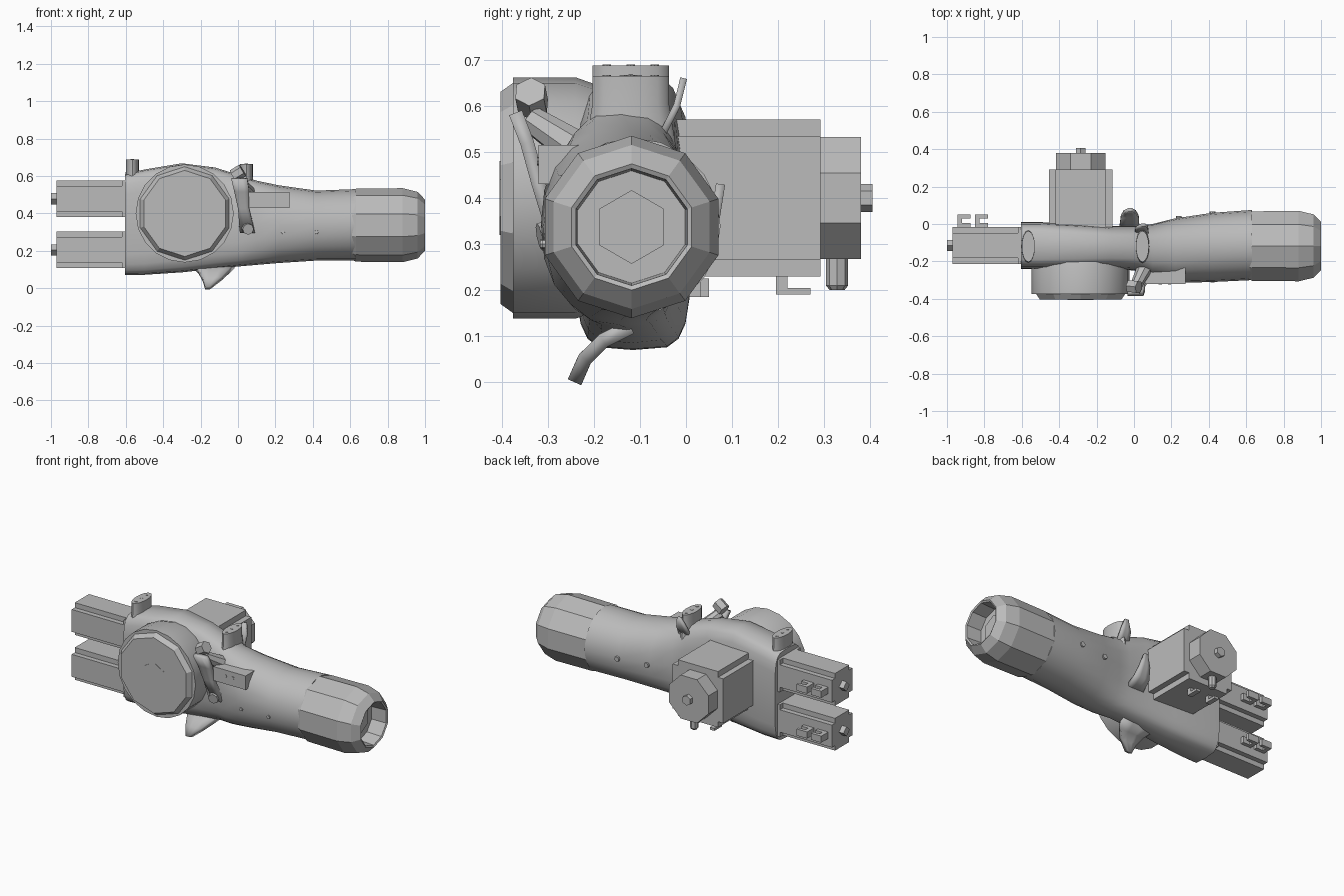
import bpy, bmesh, math
from mathutils import Vector

old = bpy.data.objects.get("Cube")
if old:
    bpy.data.objects.remove(old, do_unlink=True)

GREY = (0.5, 0.5, 0.5, 1)
mat = bpy.data.materials.new("plain grey")
mat.use_nodes = True
mat.diffuse_color = GREY
mat.node_tree.nodes["Principled BSDF"].inputs["Base Color"].default_value = GREY


def finish(name, bm, smooth=None):
    bmesh.ops.recalc_face_normals(bm, faces=bm.faces)
    mesh = bpy.data.meshes.new(name)
    bm.to_mesh(mesh)
    bm.free()
    obj = bpy.data.objects.new(name, mesh)
    bpy.context.collection.objects.link(obj)
    mesh.materials.append(mat)
    if smooth:
        bpy.ops.object.select_all(action='DESELECT')
        obj.select_set(True)
        bpy.context.view_layer.objects.active = obj
        bpy.ops.object.shade_smooth_by_angle(angle=math.radians(smooth))
    return obj


def skin(name, rings, smooth=None):
    """Bridge a list of closed rings of points and cap both ends."""
    bm = bmesh.new()
    loops = [[bm.verts.new(p) for p in ring] for ring in rings]
    n = len(loops[0])
    for a, b in zip(loops, loops[1:]):
        for i in range(n):
            j = (i + 1) % n
            bm.faces.new((a[i], a[j], b[j], b[i]))
    bm.faces.new(loops[0])
    bm.faces.new(loops[-1])
    return finish(name, bm, smooth)


def oval(x, y0, y1, z0, z1, power, n):
    """Superellipse ring across x with a vertex at the top."""
    pts = []
    for i in range(n):
        a = math.tau * i / n
        s, c = math.sin(a), math.cos(a)
        y = math.copysign(abs(s) ** (2 / power), s)
        z = math.copysign(abs(c) ** (2 / power), c)
        pts.append((x, (y0 + y1) / 2 + y * (y1 - y0) / 2,
                    (z0 + z1) / 2 + z * (z1 - z0) / 2))
    return pts


def box(name, x0, x1, y0, y1, z0, z1):
    ring = lambda x: [(x, y0, z0), (x, y1, z0), (x, y1, z1), (x, y0, z1)]
    return skin(name, [ring(x0), ring(x1)])


def turned(name, centre, axis, steps, n, smooth=None, squash=1, turn=0):
    """Stack of polygon rings (distance, radius) along an axis."""
    q = Vector(axis).to_track_quat('Z', 'Y')
    rings = []
    for d, r in steps:
        ring = []
        for i in range(n):
            a = math.tau * (i + turn) / n
            p = Vector((r * math.sin(a) * squash, r * math.cos(a), d))
            ring.append(Vector(centre) + q @ p)
        rings.append(ring)
    return skin(name, rings, smooth)


def notched_motor(name, centre, half, notch, length, along_y=False):
    """Square housing with a step cut out of each long corner."""
    h, k = half, half - notch
    quarter = [(h, k), (k, k), (k, h)]
    prof = []
    for _ in range(4):
        prof += quarter
        quarter = [(-v, u) for u, v in quarter]
    c = Vector(centre)
    place = (lambda u, v, d: c + Vector((u, d, v))) if along_y else (
        lambda u, v, d: c + Vector((d, u, v)))
    return skin(name, [[place(u, v, d) for u, v in prof] for d in (0, length)])


def fin(name, rows, thick):
    """Curved tapering plate; rows are (y, z, x start, x end)."""
    bm = bmesh.new()
    lines = [[bm.verts.new((x0 + (x1 - x0) * t / 3, y, z)) for t in range(4)]
             for y, z, x0, x1 in rows]
    for a, b in zip(lines, lines[1:]):
        for i in range(3):
            bm.faces.new((a[i], a[i + 1], b[i + 1], b[i]))
    obj = finish(name, bm, 40)
    mod = obj.modifiers.new("thickness", 'SOLIDIFY')
    mod.thickness = thick
    mod.offset = 0


# Main shell: boxy shoulder flowing into a round forearm
shell = [
    (-0.605, -0.24, 0.01, 0.07, 0.61, 4.5),
    (-0.50, -0.24, 0.01, 0.072, 0.635, 4.5),
    (-0.30, -0.24, 0.00, 0.085, 0.668, 4),
    (-0.12, -0.24, -0.01, 0.105, 0.645, 3.4),
    (0.02, -0.25, -0.01, 0.118, 0.60, 3),
    (0.10, -0.29, 0.00, 0.125, 0.575, 2.6),
    (0.22, -0.315, 0.03, 0.135, 0.55, 2.3),
    (0.42, -0.31, 0.06, 0.148, 0.522, 2.1),
    (0.63, -0.30, 0.075, 0.148, 0.53, 2),
]
skin("arm_shell", [oval(*s, 20) for s in shell], 35)

# Faceted wrist cuff with an open, recessed end
HUB = (0, -0.118, 0.337)
turned("wrist_cuff", HUB, (1, 0, 0),
       [(0.61, 0.185), (0.63, 0.195), (0.88, 0.198), (0.96, 0.178), (1.0, 0.137),
        (0.995, 0.127), (0.90, 0.122)], 10)
turned("wrist_hex", HUB, (1, 0, 0), [(0.89, 0.08), (0.91, 0.08)], 6)

# Round joint on the front of the shoulder
JOINT = (-0.285, 0, 0.40)
turned("joint_drum", JOINT, (0, -1, 0), [(0.15, 0.23), (0.24, 0.262), (0.375, 0.262)], 20, 30)
turned("joint_cap", JOINT, (0, -1, 0), [(0.36, 0.255), (0.375, 0.25), (0.403, 0.23)], 10)
turned("joint_hex", JOINT, (0, -1, 0), [(0.39, 0.08), (0.405, 0.08)], 6)

# Pair of motors on the shoulder end
for label, z in (("upper", 0.478), ("lower", 0.205)):
    notched_motor(label + "_motor", (-0.97, -0.115, z), 0.098, 0.03, 0.355)
    box(label + "_motor_flange", -0.62, -0.59, -0.213, -0.017, z - 0.098, z + 0.098)
    turned(label + "_motor_shaft", (-1, -0.115, z), (1, 0, 0), [(0, 0.03), (0.05, 0.03)], 4)
    for i, x in enumerate((-0.945, -0.85)):
        box(f"{label}_plug_stem_{i}", x, x + 0.025, -0.02, 0.05, z - 0.02, z + 0.02)
        box(f"{label}_plug_foot_{i}", x, x + 0.07, -0.02, 0.005, z - 0.02, z + 0.02)
        box(f"{label}_plug_hook_{i}", x, x + 0.07, 0.03, 0.05, z - 0.02, z + 0.02)

# Large motor on the back of the shoulder
notched_motor("back_motor", (-0.285, -0.03, 0.40), 0.17, 0.035, 0.322, True)
turned("back_motor_cap", JOINT, (0, 1, 0), [(0.28, 0.143), (0.38, 0.143)], 8, turn=0.5)
turned("back_motor_shaft", JOINT, (0, 1, 0), [(0.37, 0.03), (0.405, 0.03)], 6)
for i, x in enumerate((-0.38, -0.25)):
    box(f"back_plug_stem_{i}", x, x + 0.03, 0.195, 0.22, 0.19, 0.24)
    box(f"back_plug_hook_{i}", x, x + 0.03, 0.195, 0.27, 0.19, 0.205)
turned("back_cable_gland", (-0.285, 0.328, 0.20), (0, 0, 1), [(0, 0.016), (0.01, 0.024), (0.08, 0.024)], 8)

# Oval mounting lugs on top, each with three screws
for label, x, top in (("shoulder", -0.565, 0.688), ("elbow", 0.045, 0.665)):
    turned(label + "_lug", (x, -0.12, 0), (0, 0, 1),
           [(0.5, 0.10), (top - 0.06, 0.083), (top, 0.083)], 16, 40, squash=0.42)
    for i in (-1, 0, 1):
        turned(f"{label}_lug_screw_{i + 1}", (x, -0.12 + i * 0.052, top), (0, 0, 1),
               [(-0.01, 0.009), (0.002, 0.009)], 8)

# Curved guard fins
fin("bottom_fin", [(-0.12, 0.12, -0.24, -0.02), (-0.18, 0.09, -0.21, -0.05),
                   (-0.22, 0.05, -0.19, -0.09), (-0.242, 0.0, -0.175, -0.15)], 0.032)
fin("back_fin", [(-0.03, 0.25, -0.08, 0.03), (0.04, 0.30, -0.07, 0.025),
                 (0.064, 0.36, -0.055, 0.01), (0.075, 0.43, -0.03, -0.01)], 0.02)
fin("top_fin", [(-0.06, 0.52, 0.0, 0.08), (-0.02, 0.60, 0.01, 0.075),
                (-0.005, 0.66, 0.04, 0.06)], 0.015)
fin("front_fin", [(-0.37, 0.585, -0.035, 0.05), (-0.345, 0.52, -0.02, 0.06),
                  (-0.32, 0.43, 0.0, 0.06), (-0.28, 0.30, 0.01, 0.09)], 0.03)

# Clamp beside the joint, with its two knobs
turned("clamp_arm", (0.015, -0.32, 0.56), (0.3, 0.6, -0.4), [(-0.02, 0.03), (0.14, 0.045)], 8)
turned("upper_knob", (0.0, -0.335, 0.615), (0.8, -0.1, 0.5), [(-0.03, 0.036), (0.03, 0.036)], 6)
turned("lower_knob", (0.045, -0.27, 0.325), (0.2, -1, -0.2), [(-0.04, 0.035), (0.05, 0.03)], 8)

# Raised pad on the front of the forearm
box("forearm_pad", 0.06, 0.275, -0.32, -0.17, 0.43, 0.515)
for i, x in enumerate((0.14, 0.19)):
    turned(f"pad_screw_{i}", (x, -0.32, 0.48), (0, -1, 0), [(-0.01, 0.009), (0.003, 0.009)], 8)

# Small bolts along both sides of the forearm
for i, (x, back, front) in enumerate(((0.24, 0.03, 0.31), (0.42, 0.056, 0.305))):
    turned(f"back_bolt_{i}", (x, back, 0.335), (0, 1, 0), [(-0.03, 0.018), (0.012, 0.015)], 8)
    turned(f"front_bolt_{i}", (x, -front, 0.30), (0, -1, 0), [(-0.03, 0.012), (0.007, 0.01)], 8)
